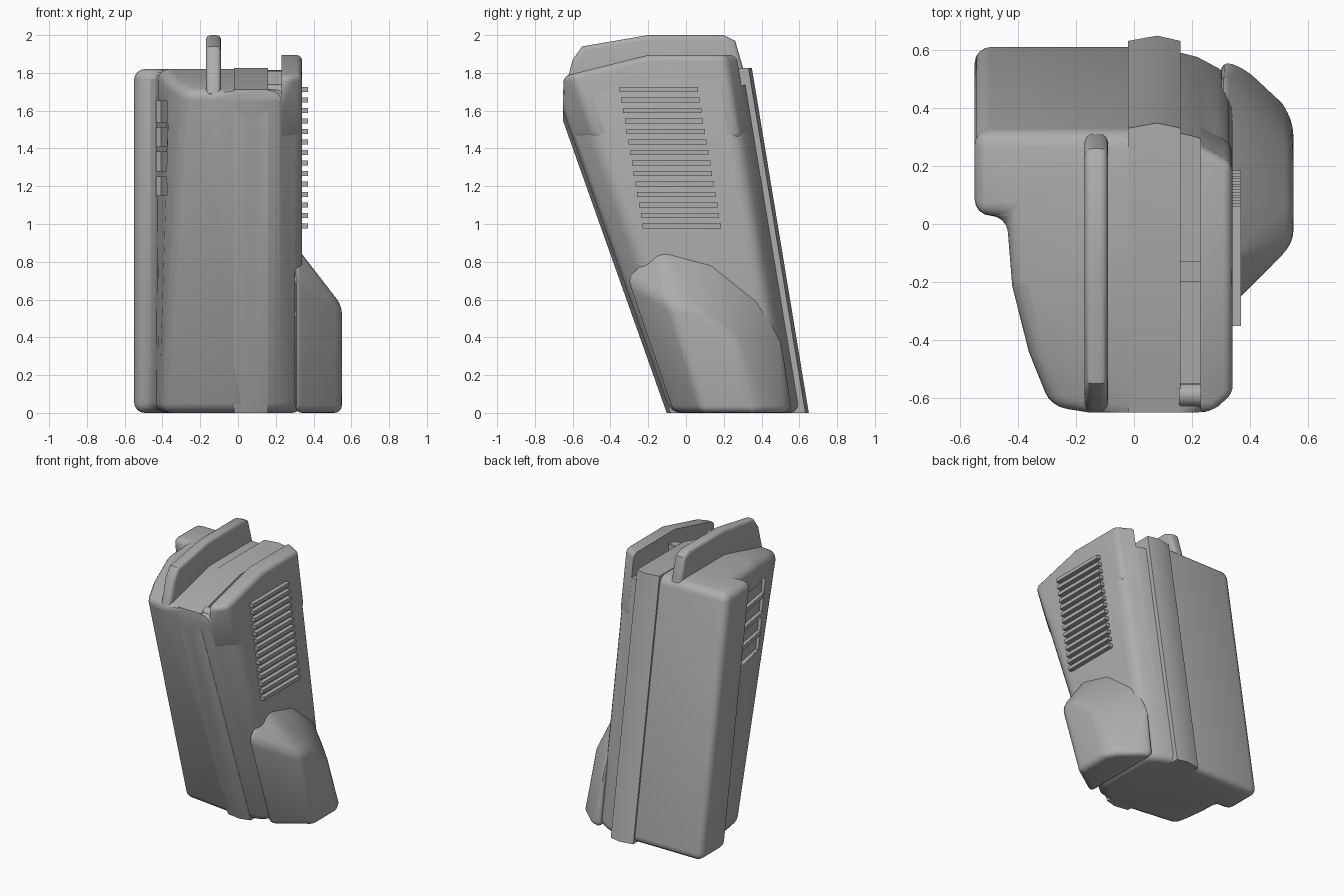
import bpy, bmesh, math
from mathutils import Vector

cube = bpy.data.objects.get("Cube")
if cube:
    bpy.data.objects.remove(cube, do_unlink=True)

GREY = (0.42, 0.42, 0.42, 1)
mat = bpy.data.materials.new("plain grey")
mat.use_nodes = True
mat.diffuse_color = GREY
mat.node_tree.nodes["Principled BSDF"].inputs["Base Color"].default_value = GREY


def front(z): return -0.1 - 0.355 * z
def back(z): return 0.62 - 0.165 * z
def step(z): return back(z) - 0.3
def side_x(d): return -0.44 + 0.32 * d * d


def bevel(bm, width, angle=38, skip=lambda e: False):
    edges = [e for e in bm.edges if len(e.link_faces) == 2
             and e.calc_face_angle(0) > math.radians(angle) and not skip(e)]
    bmesh.ops.bevel(bm, geom=edges, offset=width, segments=4, profile=0.5,
                    affect='EDGES', clamp_overlap=True)


def finish(name, bm):
    bmesh.ops.recalc_face_normals(bm, faces=bm.faces[:])
    mesh = bpy.data.meshes.new(name)
    bm.to_mesh(mesh)
    bm.free()
    mesh.materials.append(mat)
    ob = bpy.data.objects.new(name, mesh)
    bpy.context.collection.objects.link(ob)
    smooth(ob)
    return ob


def smooth(ob):
    bpy.ops.object.select_all(action='DESELECT')
    ob.select_set(True)
    bpy.context.view_layer.objects.active = ob
    bpy.ops.object.shade_smooth_by_angle(angle=math.radians(32))


def loft(section, z0, z1):
    """Closed solid between the outlines at two heights."""
    bm = bmesh.new()
    low, high = ([bm.verts.new((x, y, z)) for x, y in section(z)] for z in (z0, z1))
    n = len(low)
    for i in range(n):
        j = (i + 1) % n
        bm.faces.new((low[i], low[j], high[j], high[i]))
    bm.faces.new(low[::-1])
    bm.faces.new(high)
    bmesh.ops.recalc_face_normals(bm, faces=bm.faces[:])
    return bm


def trim(bm, top):
    """Flat top, sloping front of the top, and upright nose."""
    for co, no in (((0, 0, top), (0, 0, 1)),
                   ((0, -0.2, top), (0, -0.25, 1)),
                   ((0, -0.65, 0), (0, -1, 0))):
        bmesh.ops.bisect_plane(bm, geom=bm.verts[:] + bm.edges[:] + bm.faces[:],
                               plane_co=co, plane_no=Vector(no).normalized(),
                               clear_outer=True)
        rim = [e for e in bm.edges if e.is_boundary]
        bmesh.ops.holes_fill(bm, edges=rim, sides=0)
        bmesh.ops.recalc_face_normals(bm, faces=bm.faces[:])


def hull(name, points, width=0, angle=38):
    bm = bmesh.new()
    for p in points:
        bm.verts.new(p)
    res = bmesh.ops.convex_hull(bm, input=bm.verts[:])
    loose = [v for v in bm.verts if not v.link_faces]
    bmesh.ops.delete(bm, geom=loose, context='VERTS')
    bmesh.ops.dissolve_limit(bm, angle_limit=math.radians(6),
                             verts=bm.verts[:], edges=bm.edges[:])
    if width:
        bevel(bm, width, angle)
    return finish(name, bm)


def prism(name, x0, x1, profile, width=0, angle=38):
    return hull(name, [(x, y, z) for x in (x0, x1) for y, z in profile], width, angle)


def carve(ob, cutter):
    mod = ob.modifiers.new("cut", 'BOOLEAN')
    mod.operation, mod.object, mod.solver = 'DIFFERENCE', cutter, 'EXACT'
    bpy.context.view_layer.objects.active = ob
    bpy.ops.object.modifier_apply(modifier=mod.name)
    bpy.data.objects.remove(cutter, do_unlink=True)


# Main leaning housing with the wider slab along its back
def body_section(z):
    f, b, s = front(z), back(z), step(z)
    depth = s - (f + 0.06)
    curve = [(side_x(depth * t), s - depth * t) for t in (0, 0.35, 0.7, 1)]
    return [(-0.55, b), (-0.55, s)] + curve + [
        (0.08, f), (0.22, f + 0.035), (0.34, f + 0.14),
        (0.34, b - 0.1), (0.22, b - 0.035), (0.08, b)]


bm = loft(body_section, 0, 2)
trim(bm, 1.82)
bevel(bm, 0.06, skip=lambda e: all(v.co.y < -0.649 for v in e.verts))
body = finish("housing", bm)

# Channel along the top beside the raised cheek
carve(body, prism("channel_cutter", 0.16, 0.235,
                  [(-0.57, 1.67), (-0.2, 1.75), (0.5, 1.75), (0.5, 2.1), (-0.57, 2.1)]))


# Sunken side panel and its crossbars
def panel(name, z0, z1, d0, d1, inner, outer):
    return hull(name, [(side_x(d) + off, step(z) - d, z)
                       for z in (z0, z1) for d in (d0, d1) for off in (inner, outer)])


carve(body, panel("panel_cutter", 1.15, 1.65, 0.09, 0.42, 0.03, -0.06))
smooth(body)
for i in range(3):
    z = 1.25 + 0.13 * i
    panel("panel_crossbar", z, z + 0.03, 0.09, 0.42, 0.04, 0.004)


# Sharp seam strip running down the front and the back
def seam_section(z):
    f, b = front(z) - 0.002, back(z)
    return [(-0.02, f + 0.016), (0.08, f), (0.16, f + 0.02),
            (0.16, b + 0.012), (0.08, b + 0.03), (-0.02, b + 0.012)]


bm = loft(seam_section, 0, 2)
trim(bm, 1.825)
finish("seam_strip", bm)


# Raised cheek on the left of the top
def cheek_section(z):
    f, b = front(z), back(z)
    return [(0.23, f + 0.038), (0.34, f + 0.14), (0.34, b - 0.1), (0.23, b - 0.04)]


bm = loft(cheek_section, 1.45, 2)
trim(bm, 1.895)
bevel(bm, 0.07, skip=lambda e: all(v.co.x < 0.231 for v in e.verts))
finish("raised_cheek", bm)

# Upright fin on the top
prism("top_fin", -0.17, -0.09,
      [(-0.6, 1.6), (-0.648, 1.69), (-0.6, 1.87), (-0.55, 1.94), (-0.2, 2.0),
       (0.2, 2.0), (0.26, 1.97), (0.31, 1.8), (0.31, 1.6)], 0.025, 50)

# Swelling low on the left side
hull("side_bulge",
     [(0.3, y, z) for y, z in ((-0.08, 0), (-0.33, 0.72), (-0.15, 0.9), (0.15, 0.82),
                               (0.4, 0.62), (0.52, 0.38), (0.57, 0))]
     + [(0.55, y, z) for y, z in ((0.09, 0), (-0.08, 0.57), (0.05, 0.56),
                                  (0.25, 0.4), (0.36, 0))]
     + [(0.39, 0.54, 0), (0.51, 0.43, 0)], 0.04, 24)

# Row of grip ribs
for i in range(14):
    z = 0.99 + 0.0555 * i
    y = -0.23 - 0.0094 * i
    prism("grip_rib", 0.32, 0.37,
          [(a, b) for a in (y, y + 0.415) for b in (z - 0.013, z + 0.013)])

# Latch bar and pivot inside the channel
prism("latch_bar", 0.155, 0.235,
      [(-0.2, 1.72), (-0.13, 1.72), (-0.13, 1.815), (-0.2, 1.81)])
prism("latch_pivot", 0.155, 0.235,
      [(-0.59 + 0.04 * math.cos(k * math.pi / 8), 1.7 + 0.04 * math.sin(k * math.pi / 8))
       for k in range(16)])
